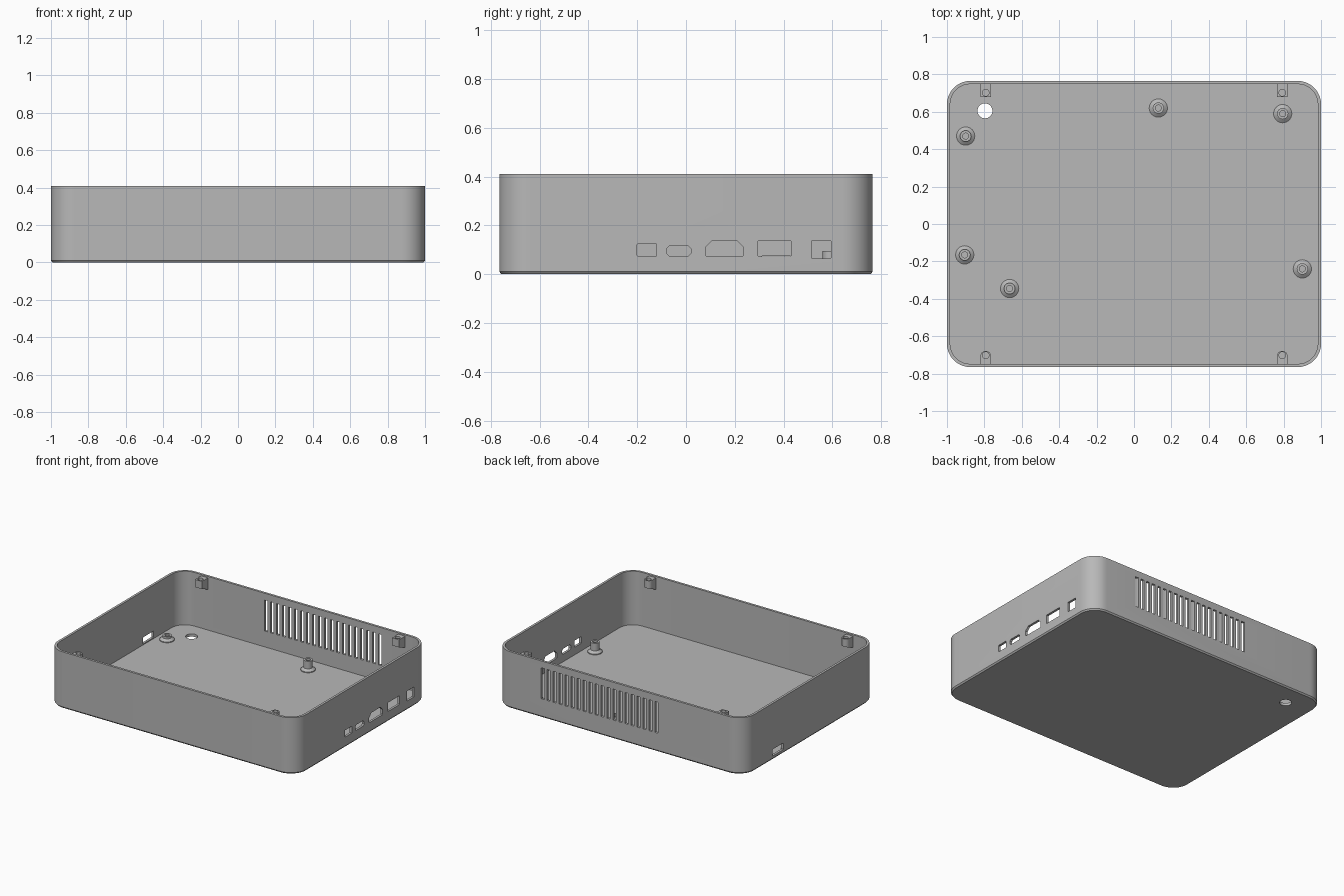
import bpy, bmesh, math
from mathutils import Vector

W, D, H = 1.0, 0.765, 0.41      # half width, half depth, height
WALL, FLOOR, R = 0.017, 0.02, 0.125

old = bpy.data.objects.get("Cube")
if old:
    bpy.data.objects.remove(old, do_unlink=True)

grey = bpy.data.materials.new("grey_plastic")
GREY = (0.48, 0.48, 0.48, 1)
grey.use_nodes = True
grey.diffuse_color = GREY
grey.node_tree.nodes["Principled BSDF"].inputs["Base Color"].default_value = GREY


def make(name, bm):
    bmesh.ops.recalc_face_normals(bm, faces=bm.faces[:])
    mesh = bpy.data.meshes.new(name)
    bm.to_mesh(mesh)
    bm.free()
    mesh.materials.append(grey)
    ob = bpy.data.objects.new(name, mesh)
    bpy.context.collection.objects.link(ob)
    return ob


def activate(ob):
    bpy.ops.object.select_all(action='DESELECT')
    ob.select_set(True)
    bpy.context.view_layer.objects.active = ob


def smooth(ob):
    activate(ob)
    bpy.ops.object.shade_smooth_by_angle(angle=math.radians(30))


def cut(ob, bm):
    """Subtract a cutter mesh and throw the cutter away."""
    cutter = make("cutter", bm)
    cutter.hide_render = True
    mod = ob.modifiers.new("cut", 'BOOLEAN')
    mod.operation, mod.solver, mod.object = 'DIFFERENCE', 'EXACT', cutter
    activate(ob)
    bpy.ops.object.modifier_apply(modifier=mod.name)
    bpy.data.objects.remove(cutter, do_unlink=True)


def prism(bm, points, direction):
    a = [bm.verts.new(p) for p in points]
    b = [bm.verts.new(Vector(p) + Vector(direction)) for p in points]
    bm.faces.new(a)
    bm.faces.new(b[::-1])
    bridge(bm, a, b)


def bridge(bm, a, b):
    n = len(a)
    for i in range(n):
        bm.faces.new((a[i], a[(i + 1) % n], b[(i + 1) % n], b[i]))


def circle(x, y, z, r, n=24):
    return [(x + r * math.cos(i * math.tau / n), y + r * math.sin(i * math.tau / n), z)
            for i in range(n)]


def rounded_loop(bm, inset, z, steps=10):
    r, loop = R - inset, []
    for q, (sx, sy) in enumerate(((1, 1), (-1, 1), (-1, -1), (1, -1))):
        for i in range(steps + 1):
            a = (q + i / steps) * math.pi / 2
            loop.append(bm.verts.new((sx * (W - R) + r * math.cos(a),
                                      sy * (D - R) + r * math.sin(a), z)))
    return loop


# Open tray with a small bevel round the bottom
bm = bmesh.new()
sections = ((0.008, 0), (0, 0.01), (0, H), (WALL, H), (WALL, FLOOR))
loops = [rounded_loop(bm, *s) for s in sections]
for a, b in zip(loops, loops[1:]):
    bridge(bm, a, b)
bm.faces.new(loops[0])
bm.faces.new(loops[-1])
case = make("case_tray", bm)

bm = bmesh.new()
# Port openings: y range, z range, bottom and top corner chamfer
ports = ((-0.20, -0.12, 0.075, 0.124, 0.002, 0.002),
         (-0.08, 0.02, 0.075, 0.115, 0.01, 0.01),
         (0.08, 0.235, 0.073, 0.137, 0.004, 0.026),
         (0.295, 0.43, 0.073, 0.137, 0.002, 0.002),
         (0.514, 0.594, 0.065, 0.137, 0.002, 0.002))
side_port = (0.31, 0.435, 0.027, 0.075, 0.003, 0.003)


def port(x, y0, y1, z0, z1, lo, hi):
    outline = ((y0 + lo, z0), (y1 - lo, z0), (y1, z0 + lo), (y1, z1 - hi),
               (y1 - hi, z1), (y0 + hi, z1), (y0, z1 - hi), (y0, z0 + lo))
    prism(bm, [(x - 0.04, y, z) for y, z in outline], (0.08, 0, 0))


for p in ports:
    port(W, *p)
port(-W, *side_port)

# Row of vent slots through the back
SLOTS, LEFT, RIGHT, SLOT = 20, -0.31, 0.63, 0.025
for i in range(SLOTS):
    x = LEFT + i * (RIGHT - LEFT - SLOT) / (SLOTS - 1)
    prism(bm, [(x, D - 0.05, 0.135), (x + SLOT, D - 0.05, 0.135),
               (x + SLOT, D - 0.05, 0.36), (x, D - 0.05, 0.36)], (0, 0.1, 0))

# Round cable hole in the floor
prism(bm, circle(-0.797, 0.605, -0.05, 0.04, 32), (0, 0, 0.12))
cut(case, bm)
smooth(case)


# Standoffs for the boards: flared foot, post and screw hole
def standoff(name, x, y, top):
    bm = bmesh.new()
    foot = FLOOR - 0.002
    profile = ((0.049, foot), (0.049, FLOOR + 0.006), (0.03, FLOOR + 0.02),
               (0.03, top), (0.016, top), (0.016, FLOOR + 0.004))
    rings = [[bm.verts.new(p) for p in circle(x, y, z, r)] for r, z in profile]
    for a, b in zip(rings, rings[1:]):
        bridge(bm, a, b)
    bm.faces.new(rings[0])
    bm.faces.new(rings[-1])
    smooth(make(name, bm))


tall = ((0.9, -0.24), (0.795, 0.59), (0.13, 0.62))
short = ((-0.9, 0.47), (-0.905, -0.165), (-0.665, -0.345))
for places, top, kind in ((tall, 0.095, "tall"), (short, 0.055, "short")):
    for i, (x, y) in enumerate(places):
        standoff(f"{kind}_standoff_{i + 1}", x, y, top)

# Lid screw tabs under the rim, sloped below
TAB_W, TAB_END, TAB_TOP = 0.028, 0.678, 0.4
for sx, side in ((1, "left"), (-1, "right")):
    for sy, end in ((1, "back"), (-1, "front")):
        cx, root = sx * 0.793, D - WALL + 0.004
        if sy > 0:
            outline = [(-TAB_W, root), (TAB_W, root), (TAB_W, TAB_END), (-TAB_W, TAB_END)]
        else:
            outline = [(-TAB_W, root), (TAB_W, root)]
            for i in range(13):
                a = i * math.pi / 12
                outline.append((TAB_W * math.cos(a),
                                TAB_END + TAB_W - TAB_W * math.sin(a)))
        bm = bmesh.new()
        prism(bm, [(cx + x, sy * y, TAB_TOP) for x, y in outline], (0, 0, -0.08))
        for v in bm.verts:
            if v.co.z < TAB_TOP - 0.01:
                v.co.z = 0.315 + (root - abs(v.co.y)) * 0.4
        tab = make(f"screw_tab_{end}_{side}", bm)
        bm = bmesh.new()
        prism(bm, circle(cx, sy * 0.702, 0.25, 0.018), (0, 0, 0.25))
        cut(tab, bm)
        smooth(tab)
